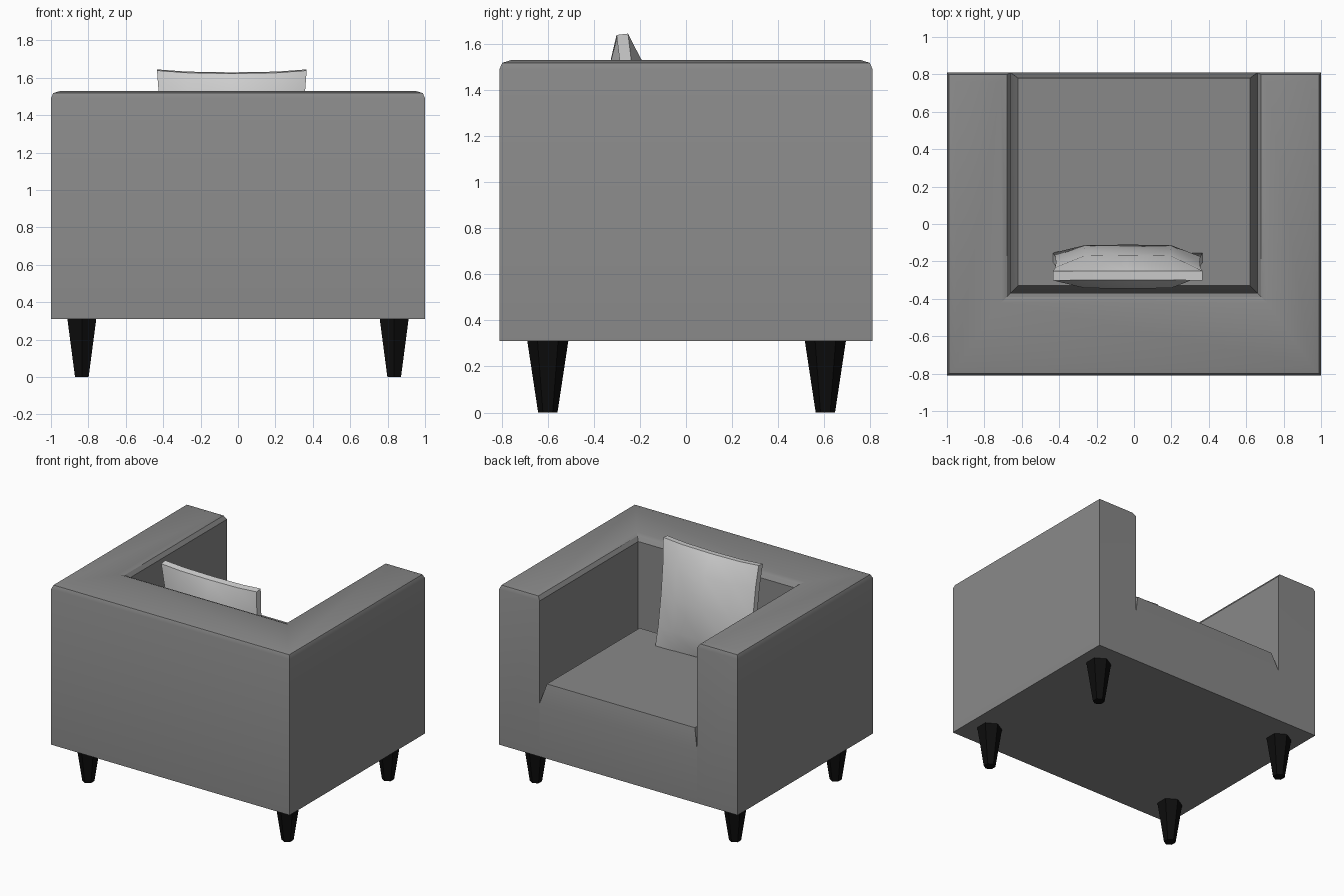
import bpy, bmesh, math
from mathutils import Matrix

cube = bpy.data.objects.get("Cube")
if cube:
    bpy.data.objects.remove(cube, do_unlink=True)


def material(name, value):
    mat = bpy.data.materials.new(name)
    colour = (value, value, value, 1)
    mat.diffuse_color = colour
    mat.use_nodes = True
    bsdf = mat.node_tree.nodes["Principled BSDF"]
    bsdf.inputs["Base Color"].default_value = colour
    bsdf.inputs["Roughness"].default_value = 0.8
    return mat


def finish(bm, name, mat, angle):
    bmesh.ops.recalc_face_normals(bm, faces=bm.faces)
    mesh = bpy.data.meshes.new(name)
    bm.to_mesh(mesh)
    bm.free()
    obj = bpy.data.objects.new(name, mesh)
    bpy.context.collection.objects.link(obj)
    mesh.materials.append(mat)
    bpy.ops.object.select_all(action="DESELECT")
    obj.select_set(True)
    bpy.context.view_layer.objects.active = obj
    bpy.ops.object.shade_smooth_by_angle(angle=math.radians(angle))
    return obj


def loft(name, loops, mat, angle=30):
    """Join a stack of equal-length point loops and cap both ends."""
    bm = bmesh.new()
    rings = [[bm.verts.new(p) for p in loop] for loop in loops]
    for low, high in zip(rings, rings[1:]):
        for i in range(len(low)):
            j = (i + 1) % len(low)
            bm.faces.new((low[i], low[j], high[j], high[i]))
    bm.faces.new(rings[0])
    bm.faces.new(rings[-1])
    return finish(bm, name, mat, angle)


def u_loop(z, outer, inner):
    """Outline of the arms and backrest, pulled in by outer and inner."""
    x, y = 1 - outer, 0.81 - outer
    ix, iy = 0.66 + inner, -0.37 - inner
    return [(px, py, z) for px, py in (
        (-x, y), (-x, -y), (x, -y), (x, y),
        (ix, y), (ix, iy), (-ix, iy), (-ix, y))]


def rect(z, inset):
    x, back, front = 0.66 - inset, -0.37 + inset, 0.81 - inset * 0.75
    return [(-x, back, z), (x, back, z), (x, front, z), (-x, front, z)]


def hexagon(cx, cy, z, r):
    return [(cx + r * math.sin(k * math.pi / 3),
             cy + r * math.cos(k * math.pi / 3), z) for k in range(6)]


fabric = material("grey fabric", 0.25)
pale = material("pale grey fabric", 0.66)
black = material("black wood", 0.004)

# Arms and backrest in one piece with softened top edges
loft("arms_and_backrest", [
    u_loop(0.31, 0, 0), u_loop(1.49, 0, 0),
    u_loop(1.518, 0.012, 0.02), u_loop(1.53, 0.05, 0.05)], fabric)

# Seat with sloping edges
loft("seat", [rect(0.31, 0), rect(0.715, 0), rect(0.86, 0.04)], fabric)

# Tapered six-sided legs
for side, x in (("right", -0.835), ("left", 0.835)):
    for end, y in (("front", -0.6), ("back", 0.605)):
        loft(f"{end}_{side}_leg",
             [hexagon(x, y, 0, 0.042), hexagon(x, y, 0.31, 0.089)], black)

# Puffed cushion leaning on the backrest, with pinched edges
bm = bmesh.new()
bmesh.ops.create_cube(bm, size=2)
bmesh.ops.subdivide_edges(bm, edges=bm.edges[:], cuts=3, use_grid_fill=True)
for v in bm.verts:
    u, d, w = v.co
    puff = (1 - abs(u) ** 4) * (1 - abs(w) ** 4)
    spread = [math.copysign(abs(c) ** 0.74, c) * 0.4 for c in (u, w)]
    v.co = (spread[0] * (1 - 0.04 * (1 - w * w)),
            d * (0.025 + 0.07 * puff),
            spread[1] * (1 - 0.04 * (1 - u * u)))
bm.transform(Matrix.Translation((-0.033, -0.228, 1.245))
             @ Matrix.Rotation(math.radians(7), 4, "X"))
finish(bm, "cushion", pale, 40)
